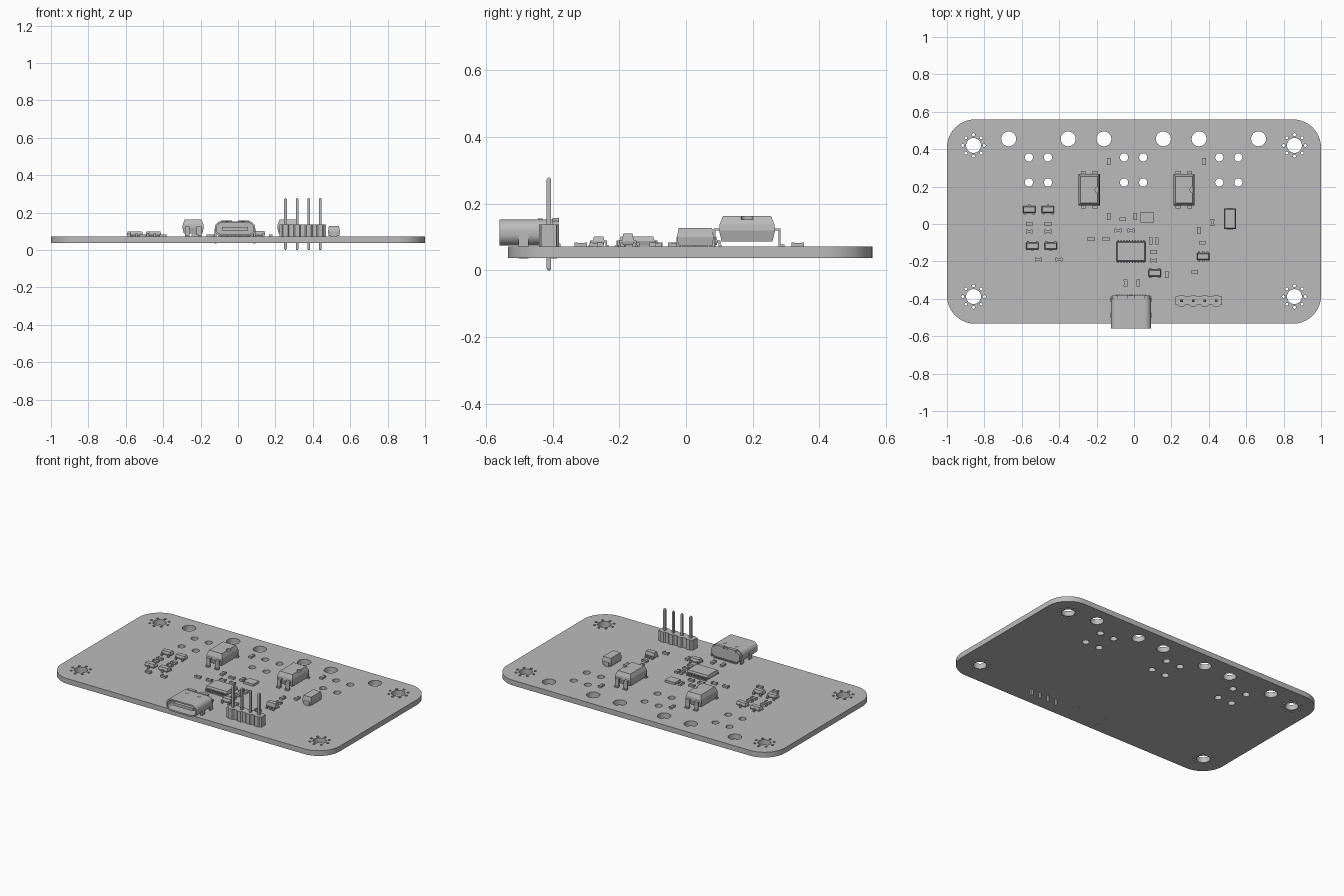
import bpy, bmesh, math
from mathutils import Matrix, Vector

cube = bpy.data.objects.get("Cube")
if cube:
    bpy.data.objects.remove(cube)

grey = bpy.data.materials.new("plain grey")
grey.use_nodes = True
grey.diffuse_color = (0.5, 0.5, 0.5, 1)
grey.node_tree.nodes["Principled BSDF"].inputs["Base Color"].default_value = grey.diffuse_color

TOP, BOTTOM = 0.071, 0.037    # board surfaces


def finish(name, bm, smooth=False):
    bmesh.ops.recalc_face_normals(bm, faces=bm.faces)
    mesh = bpy.data.meshes.new(name)
    bm.to_mesh(mesh)
    bm.free()
    mesh.materials.clear()
    mesh.materials.append(grey)
    ob = bpy.data.objects.new(name, mesh)
    bpy.context.collection.objects.link(ob)
    if smooth:
        bpy.ops.object.select_all(action='DESELECT')
        ob.select_set(True)
        bpy.context.view_layer.objects.active = ob
        bpy.ops.object.shade_smooth_by_angle()
    return ob


def box(bm, x, y, z0, z1, w, d):
    m = Matrix.Translation((x, y, (z0 + z1) / 2)) @ Matrix.Diagonal((w, d, z1 - z0, 1))
    bmesh.ops.create_cube(bm, size=1, matrix=m)


def taper(bm, x, y, w, d, levels):
    """Rectangular block whose sides are inset by a given amount at each height."""
    rings = []
    for z, inset in levels:
        a, b = w / 2 - inset, d / 2 - inset
        rings.append([bm.verts.new((x + i * a, y + j * b, z))
                      for i, j in ((-1, -1), (1, -1), (1, 1), (-1, 1))])
    for low, high in zip(rings, rings[1:]):
        for k in range(4):
            n = (k + 1) % 4
            bm.faces.new((low[k], low[n], high[n], high[k]))
    bm.faces.new(rings[0][::-1])
    bm.faces.new(rings[-1])


def lead(bm, x, edge, tip, z, w, t=0.006):
    """Gull-wing lead running in y from the body edge to the foot tip."""
    knee = edge + (tip - edge) * 0.5
    side = math.copysign(t / 2, tip - edge)
    box(bm, x, (edge + knee) / 2, z - t, z, w, abs(knee - edge) + t)
    box(bm, x, knee, TOP, z, w, t)
    box(bm, x, (knee + tip) / 2 - side / 2, TOP, TOP + t, w, abs(tip - knee))


def circle(x, y, r, n=24):
    return [(x + r * math.cos(math.tau * k / n), y + r * math.sin(math.tau * k / n))
            for k in range(n)]


def rounded(x, y, w, h, r, n=10):
    pts = []
    for q, (i, j) in enumerate(((1, 1), (-1, 1), (-1, -1), (1, -1))):
        for k in range(n + 1):
            a = (q + k / n) * math.pi / 2
            pts.append((x + i * (w / 2 - r) + r * math.cos(a),
                        y + j * (h / 2 - r) + r * math.sin(a)))
    return pts


def plate(name, outlines, thickness, matrix):
    """Flat plate: first outline is the rim, the rest are holes."""
    curve = bpy.data.curves.new(name, 'CURVE')
    curve.dimensions = '2D'
    curve.fill_mode = 'BOTH'
    curve.extrude = thickness / 2
    for pts in outlines:
        s = curve.splines.new('POLY')
        s.points.add(len(pts) - 1)
        for p, (u, v) in zip(s.points, pts):
            p.co = (u, v, 0, 1)
        s.use_cyclic_u = True
    temp = bpy.data.objects.new(name + "_path", curve)
    bpy.context.collection.objects.link(temp)
    bpy.context.view_layer.update()
    mesh = bpy.data.meshes.new_from_object(
        temp.evaluated_get(bpy.context.evaluated_depsgraph_get()))
    bpy.data.objects.remove(temp)
    bm = bmesh.new()
    bm.from_mesh(mesh)
    bpy.data.meshes.remove(mesh)
    bmesh.ops.remove_doubles(bm, verts=bm.verts, dist=1e-5)
    bm.transform(matrix)
    return finish(name, bm, True)


# Circuit board with mounting holes, vias, terminal and pin holes
outlines = [rounded(0, 0.013, 2, 1.092, 0.15)]
for x in (-0.858, 0.858):
    for y in (0.42, -0.388):
        outlines.append(circle(x, y, 0.04))
        outlines += [circle(u, v, 0.008, 10) for u, v in circle(x, y, 0.058, 8)]
for group in (-0.511, -0.002, 0.507):
    outlines += [circle(group + s * 0.159, 0.455, 0.04) for s in (-1, 1)]
    outlines += [circle(group + s * 0.051, y, 0.022, 16) for s in (-1, 1) for y in (0.356, 0.222)]
plate("circuit_board", outlines, TOP - BOTTOM, Matrix.Translation((0, 0, (TOP + BOTTOM) / 2)))

# Large four-lead packages with a half-round index notch
for side, x in (("right", -0.24), ("left", 0.267)):
    y = 0.183
    bm = bmesh.new()
    taper(bm, x, y, 0.114, 0.168, ((0.087, 0.008), (0.12, 0), (0.138, 0.002), (0.163, 0.012)))
    body = finish(side + "_coupler_body", bm)
    bm = bmesh.new()
    bmesh.ops.create_cone(bm, cap_ends=True, segments=20, radius1=0.018, radius2=0.018,
                          depth=0.03, matrix=Matrix.Translation((x + 0.05, y, 0.168)))
    cutter = finish("notch_cutter", bm)
    cutter.hide_render = True
    mod = body.modifiers.new("notch", 'BOOLEAN')
    mod.operation, mod.object, mod.solver = 'DIFFERENCE', cutter, 'EXACT'
    bpy.context.view_layer.update()
    cut = bpy.data.meshes.new_from_object(
        body.evaluated_get(bpy.context.evaluated_depsgraph_get()))
    body.modifiers.clear()
    body.data = cut
    bpy.data.objects.remove(cutter)
    bm = bmesh.new()
    for dx in (-0.031, 0.031):
        for s in (-1, 1):
            lead(bm, x + dx, y + s * 0.082, y + s * 0.113, 0.125, 0.026)
    finish(side + "_coupler_leads", bm)

# Controller chip with ten leads on each long side
bm = bmesh.new()
taper(bm, -0.016, -0.147, 0.153, 0.106, ((0.075, 0.004), (0.088, 0), (0.102, 0.004)))
for k in range(10):
    for s in (-1, 1):
        lead(bm, -0.016 + (k - 4.5) * 0.0152, -0.147 + s * 0.05, -0.147 + s * 0.069, 0.09, 0.007, 0.004)
finish("controller_chip", bm)

# Small transistor packages: position, top height, lead offsets front and back
pair, one, three = (-0.024, 0.024), (0,), (-0.023, 0, 0.023)
for name, x, y, z, front, back in (
        ("transistor_a", -0.56, 0.077, 0.1, pair, one),
        ("transistor_b", -0.46, 0.077, 0.1, pair, one),
        ("transistor_c", -0.543, -0.118, 0.1, one, pair),
        ("transistor_d", -0.445, -0.118, 0.1, one, pair),
        ("protection_chip", 0.111, -0.262, 0.102, pair, pair),
        ("regulator_chip", 0.37, -0.174, 0.11, three, three)):
    bm = bmesh.new()
    taper(bm, x, y, 0.067, 0.036, ((0.076, 0.003), (0.087, 0), (z, 0.004)))
    for s, offsets in ((-1, front), (1, back)):
        for dx in offsets:
            lead(bm, x + dx, y + s * 0.016, y + s * 0.031, 0.089, 0.012, 0.005)
    finish(name, bm)

# Tiny two-terminal chips: lower body with raised end caps
lying = [(x, y) for x in (-0.56, -0.46) for y in (0, -0.04)]
lying += [(-0.51, -0.19), (-0.4, -0.19), (-0.06, 0.025), (-0.085, -0.035), (-0.015, -0.035),
          (-0.23, -0.08), (-0.15, -0.08), (0.105, -0.15), (0.105, -0.195), (0.325, -0.257),
          (0.365, -0.1)]
standing = [(-0.135, 0.335), (0.375, 0.335), (-0.135, 0.04), (0.007, 0.04), (0.09, -0.09),
            (0.122, -0.09), (0.175, -0.27), (-0.045, -0.315), (0.023, -0.315), (0.347, -0.035),
            (0.42, 0.008)]
for name, spots, (ax, ay) in (("lying_chips", lying, (1, 0)), ("standing_chips", standing, (0, 1))):
    bm = bmesh.new()
    for x, y in spots:
        box(bm, x, y, TOP, 0.082, 0.018 + ax * 0.006, 0.018 + ay * 0.006)
        for s in (-1, 1):
            box(bm, x + ax * s * 0.0145, y + ay * s * 0.0145, TOP, 0.084,
                0.02 - ax * 0.012, 0.02 - ay * 0.012)
    finish(name, bm)

# Square sensor and large diode
bm = bmesh.new()
box(bm, 0.07, 0.036, TOP, 0.085, 0.072, 0.058)
finish("square_sensor", bm)
bm = bmesh.new()
taper(bm, 0.513, 0.028, 0.064, 0.11, ((0.075, 0.004), (0.1, 0), (0.127, 0.005)))
for s in (-1, 1):
    box(bm, 0.513, 0.028 + s * 0.05, TOP, 0.1, 0.034, 0.014)
finish("large_diode", bm)

# Pin header: chamfered housing segments with square pins
housing, pins = bmesh.new(), bmesh.new()
for k in range(4):
    x = 0.254 + k * 0.062
    bmesh.ops.create_cone(housing, cap_ends=True, segments=8, radius1=0.0325, radius2=0.0325,
                          depth=0.066, matrix=Matrix.Translation((x, -0.411, 0.104))
                          @ Matrix.Rotation(math.pi / 8, 4, 'Z'))
    box(housing, x, -0.411, TOP, 0.137, 0.062, 0.046)
    taper(pins, x, -0.411, 0.014, 0.014, ((0, 0.004), (0.006, 0), (0.272, 0), (0.278, 0.004)))
finish("header_housing", housing)
finish("header_pins", pins)

# Connector: rounded shell, rear block, tongue, anchor legs and contacts
cx, cz = -0.016, 0.114
plate("connector_shell", [rounded(cx, cz, 0.216, 0.078, 0.035), rounded(cx, cz, 0.198, 0.06, 0.027)],
      0.16, Matrix.Translation((0, -0.479, 0)) @ Matrix.Rotation(math.pi / 2, 4, 'X'))
plate("connector_rear", [rounded(cx, cz, 0.204, 0.068, 0.03)],
      0.035, Matrix.Translation((0, -0.4, 0)) @ Matrix.Rotation(math.pi / 2, 4, 'X'))
bm = bmesh.new()
box(bm, cx, -0.475, cz - 0.009, cz + 0.009, 0.14, 0.13)
finish("connector_tongue", bm)
bm = bmesh.new()
for s in (-1, 1):
    for y in (-0.487, -0.402):
        box(bm, cx + s * 0.104, y, BOTTOM - 0.001, 0.115, 0.009, 0.03)
    box(bm, cx + s * 0.045, -0.39, 0.145, 0.157, 0.06, 0.02)
    box(bm, cx + s * 0.043, -0.437, 0.15, 0.155, 0.014, 0.014)
finish("connector_anchors", bm)
bm = bmesh.new()
for k in range(12):
    box(bm, cx + (k - 5.5) * 0.014, -0.385, TOP, 0.08, 0.007, 0.018)
finish("connector_contacts", bm)
